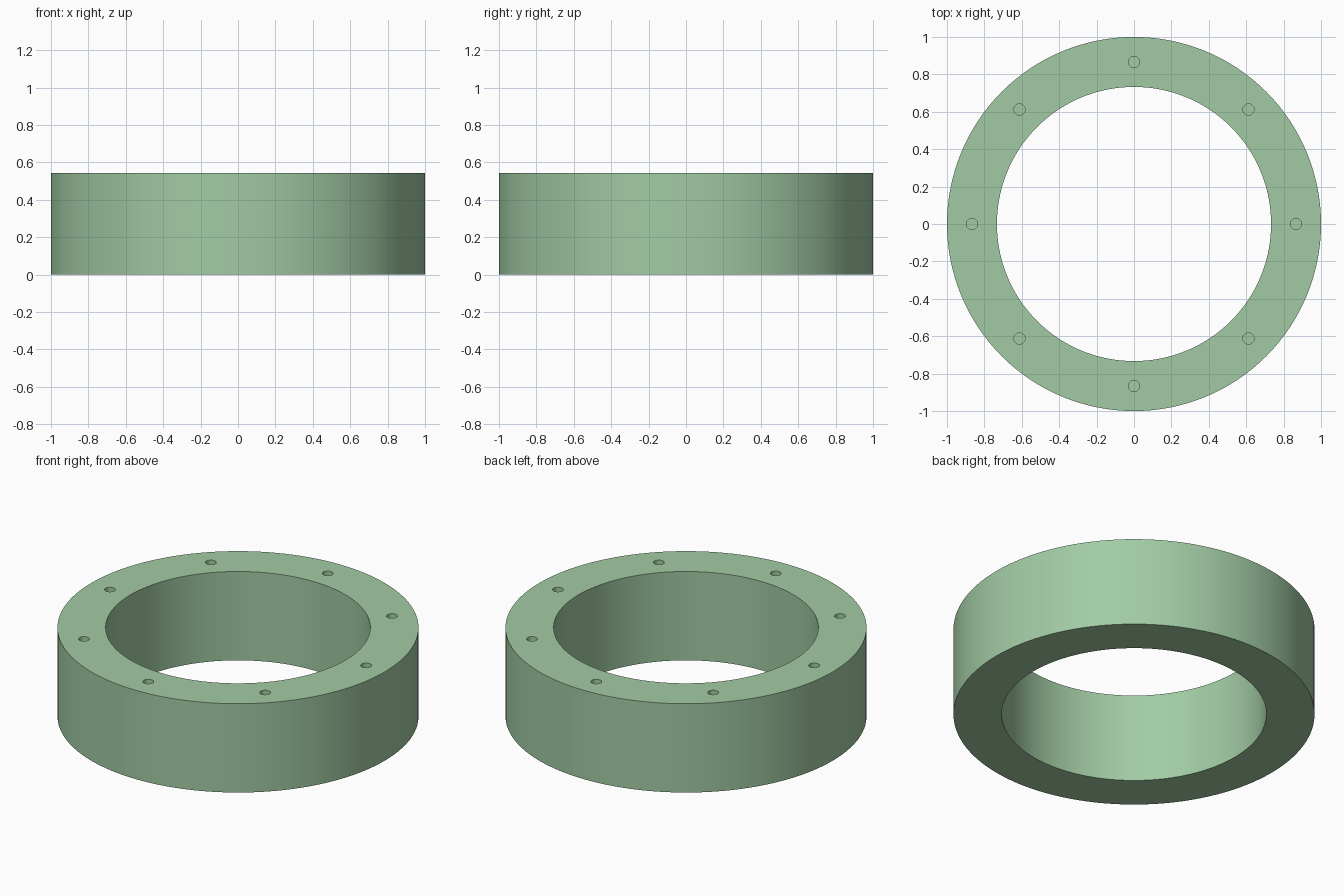
import bpy
from math import cos, sin, pi, radians

if "Cube" in bpy.data.objects:
    bpy.data.objects.remove(bpy.data.objects["Cube"])

R_OUT, R_IN, HEIGHT = 1.0, 0.733, 0.543
HOLE_R, HOLE_CIRCLE, HOLE_DEPTH, HOLES = 0.03, 0.866, 0.2, 8


def cylinder(name, r, z0, z1, x=0, y=0, sides=128):
    bpy.ops.mesh.primitive_cylinder_add(vertices=sides, radius=r, depth=z1 - z0,
                                        location=(x, y, (z0 + z1) / 2))
    ob = bpy.context.object
    ob.name = name
    return ob


def cut(target, cutter):
    mod = target.modifiers.new("cut", 'BOOLEAN')
    mod.operation = 'DIFFERENCE'
    mod.solver = 'EXACT'
    mod.object = cutter
    bpy.context.view_layer.objects.active = target
    bpy.ops.object.modifier_apply(modifier=mod.name)
    bpy.data.objects.remove(cutter)


# Ring body with a through bore
ring = cylinder("flange_ring", R_OUT, 0, HEIGHT)
cut(ring, cylinder("bore_cutter", R_IN, -0.1, HEIGHT + 0.1))

# Blind bolt holes in the top face
for i in range(HOLES):
    a = 2 * pi * i / HOLES
    cut(ring, cylinder("hole_cutter", HOLE_R, HEIGHT - HOLE_DEPTH, HEIGHT + 0.1,
                       HOLE_CIRCLE * cos(a), HOLE_CIRCLE * sin(a), 32))

# Green finish
mat = bpy.data.materials.new("green")
mat.diffuse_color = (0.36, 0.6, 0.37, 1)
mat.use_nodes = True
mat.node_tree.nodes["Principled BSDF"].inputs["Base Color"].default_value = mat.diffuse_color
ring.data.materials.clear()
ring.data.materials.append(mat)
for p in ring.data.polygons:
    p.material_index = 0

# Round walls smooth, rims sharp
bpy.ops.object.select_all(action='DESELECT')
ring.select_set(True)
bpy.context.view_layer.objects.active = ring
bpy.ops.object.shade_smooth_by_angle(angle=radians(30))
